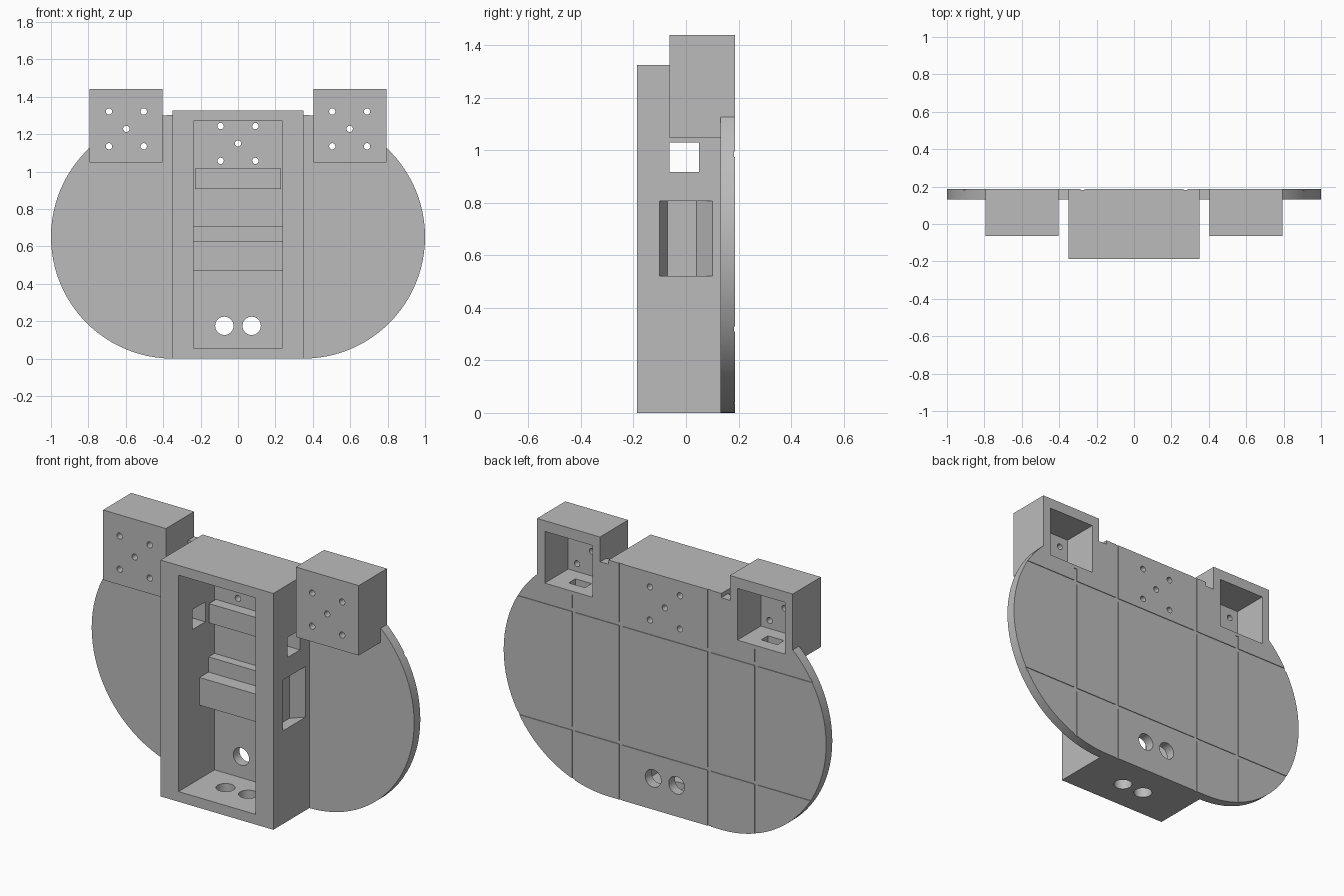
import bpy, bmesh, math
from mathutils import Matrix, Vector

default = bpy.data.objects.get("Cube")
if default:
    bpy.data.objects.remove(default, do_unlink=True)

grey = bpy.data.materials.new("plain_grey")
grey.use_nodes = True
grey.diffuse_color = (0.5, 0.5, 0.5, 1)
grey.node_tree.nodes["Principled BSDF"].inputs["Base Color"].default_value = (0.5, 0.5, 0.5, 1)


def make(name, bm):
    bmesh.ops.recalc_face_normals(bm, faces=bm.faces)
    mesh = bpy.data.meshes.new(name)
    bm.to_mesh(mesh)
    bm.free()
    mesh.materials.append(grey)
    obj = bpy.data.objects.new(name, mesh)
    bpy.context.collection.objects.link(obj)
    return obj


def box(name, xs, ys, zs):
    bm = bmesh.new()
    bmesh.ops.create_cube(bm, size=1)
    lo, hi = Vector((xs[0], ys[0], zs[0])), Vector((xs[1], ys[1], zs[1]))
    for v in bm.verts:
        v.co = Vector([(a + b) / 2 + c * (b - a) for a, b, c in zip(lo, hi, v.co)])
    return make(name, bm)


def cylinder(name, centre, radius, length, along_y=True, sides=24):
    bm = bmesh.new()
    bmesh.ops.create_cone(bm, cap_ends=True, segments=sides, radius1=radius,
                          radius2=radius, depth=length)
    if along_y:
        bmesh.ops.rotate(bm, verts=bm.verts, matrix=Matrix.Rotation(math.pi / 2, 3, 'X'))
    bmesh.ops.translate(bm, verts=bm.verts, vec=centre)
    return make(name, bm)


def prism(name, points, offset):
    bm = bmesh.new()
    face = bm.faces.new([bm.verts.new(p) for p in points])
    new = bmesh.ops.extrude_face_region(bm, geom=[face])["geom"]
    bmesh.ops.translate(bm, vec=offset, verts=[g for g in new if isinstance(g, bmesh.types.BMVert)])
    return make(name, bm)


def combine(body, tool, operation):
    mod = body.modifiers.new(operation.lower(), 'BOOLEAN')
    mod.operation, mod.solver, mod.object = operation, 'EXACT', tool
    bpy.context.view_layer.objects.active = body
    bpy.ops.object.modifier_apply(modifier=mod.name)
    bpy.data.objects.remove(tool, do_unlink=True)


def cut(tool):
    combine(body, tool, 'DIFFERENCE')


def add(tool):
    combine(body, tool, 'UNION')


def screw_holes(x, z, y):
    for dx, dz in [(0, 0), (1, 1), (1, -1), (-1, 1), (-1, -1)]:
        cut(cylinder("screw_hole", (x + dx * 0.093, y, z + dz * 0.093), 0.017, 0.14))


BACK = 0.187

# Rounded back plate
outline = []
for side, start in ((1, -90), (-1, 90)):
    for i in range(49):
        a = math.radians(start + i * 180 / 48)
        outline.append((side * 0.35 + 0.65 * math.cos(a), 0.132, 0.651 + 0.651 * math.sin(a)))
body = prism("mounting_panel", outline, (0, BACK - 0.132, 0))

# Central housing with its open front
add(box("housing", (-0.35, 0.35), (-BACK, BACK), (0, 1.325)))
cut(box("housing_cavity", (-0.238, 0.238), (-0.3, 0.132), (0.057, 1.27)))

# Ledges inside the housing
add(box("lower_ledge", (-0.26, 0.26), (0, 0.15), (0.47, 0.625)))
add(box("middle_ledge", (-0.26, 0.26), (0.08, 0.15), (0.6, 0.71)))
add(box("upper_ledge", (-0.23, 0.23), (0.07, 0.15), (0.907, 1.015)))

# Side windows, tapered side pockets, cable and screw holes of the housing
cut(box("side_window", (-0.4, 0.4), (-0.063, 0.05), (0.918, 1.03)))
for s in (-1, 1):
    pocket = [(0.36, -0.105), (0.36, 0.11), (0.29, 0.04), (0.29, -0.07)]
    cut(prism("side_pocket", [(s * x, y, 0.522) for x, y in pocket], (0, 0, 0.285)))
    cut(cylinder("back_hole", (s * 0.073, 0.18, 0.175), 0.049, 0.16, sides=32))
    cut(cylinder("floor_hole", (s * 0.07, -0.01, 0.02), 0.049, 0.12, along_y=False, sides=32))
screw_holes(0, 1.15, 0.18)

# Side boxes, open at the back, with a slot in the floor
for s in (-1, 1):
    def span(a, b):
        return sorted((s * a, s * b))
    add(box("side_box", span(0.403, 0.793), (-0.063, BACK), (1.048, 1.44)))
    cut(box("side_box_cavity", span(0.45, 0.745), (-0.02, 0.3), (1.09, 1.38)))
    cut(box("floor_slot", span(0.547, 0.647), (0.055, 0.115), (1, 1.15)))
    screw_holes(s * 0.597, 1.228, -0.06)

# Shallow grooves across the back
for x, top in ((0.275, 1.4), (0.567, 1.07)):
    for s in (-1, 1):
        cut(box("groove", (s * x - 0.01, s * x + 0.01), (BACK - 0.004, 0.3), (-0.1, top)))
for z in (0.32, 0.985):
    cut(box("groove", (-1.1, 1.1), (BACK - 0.004, 0.3), (z - 0.01, z + 0.01)))

# Smooth the curved rim and holes only
bpy.ops.object.select_all(action='DESELECT')
body.select_set(True)
bpy.context.view_layer.objects.active = body
bpy.ops.object.shade_smooth_by_angle(angle=math.radians(30))
